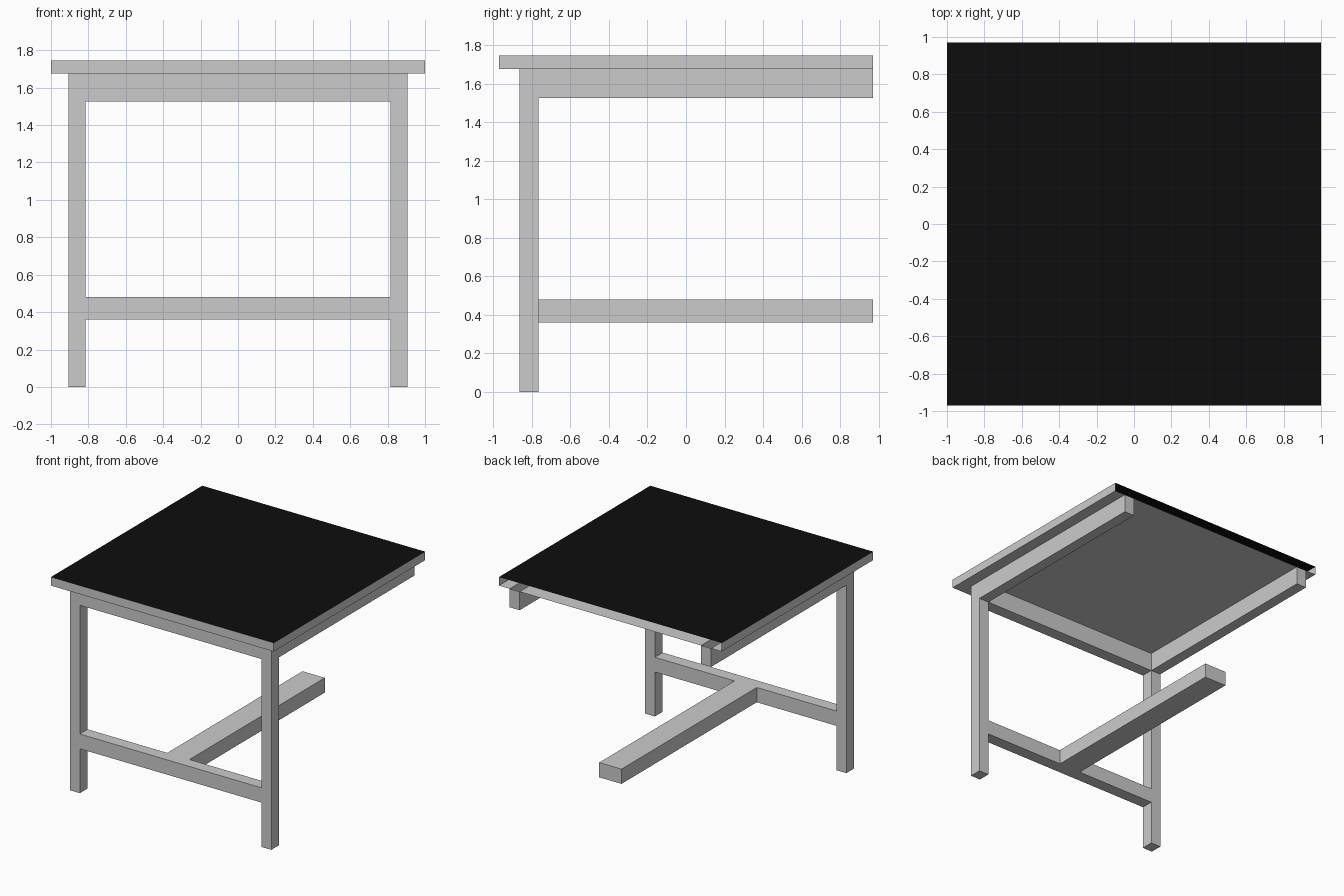
import bpy
import bmesh
from mathutils import Vector

cube = bpy.data.objects.get("Cube")
if cube:
    bpy.data.objects.remove(cube, do_unlink=True)


def material(name, value):
    mat = bpy.data.materials.new(name)
    mat.use_nodes = True
    colour = (value, value, value, 1)
    mat.diffuse_color = colour
    mat.node_tree.nodes["Principled BSDF"].inputs["Base Color"].default_value = colour
    return mat


GREY = material("light grey", 0.6)
BLACK = material("black", 0.004)

SIDES = {"left": Vector((1, 0, 0)), "right": Vector((-1, 0, 0)),
         "front": Vector((0, -1, 0)), "back": Vector((0, 1, 0)),
         "top": Vector((0, 0, 1)), "bottom": Vector((0, 0, -1))}


def box(name, x, y, z, mat=GREY, skip=()):
    """Box between the given (low, high) ranges, leaving the skipped sides open."""
    bm = bmesh.new()
    bmesh.ops.create_cube(bm, size=1)
    bm.normal_update()
    open_faces = [f for f in bm.faces
                  if any(f.normal.dot(SIDES[s]) > 0.9 for s in skip)]
    bmesh.ops.delete(bm, geom=open_faces, context="FACES")
    for v in bm.verts:
        v.co = [r[0] + (r[1] - r[0]) * (c + 0.5) for r, c in zip((x, y, z), v.co)]
    mesh = bpy.data.meshes.new(name)
    bm.to_mesh(mesh)
    bm.free()
    mesh.materials.append(mat)
    obj = bpy.data.objects.new(name, mesh)
    bpy.context.collection.objects.link(obj)
    return obj


def panel(name, x, y, z, side, mat=GREY):
    """Single flat sheet facing up or down."""
    return box(name, x, y, (z, z), mat, [s for s in SIDES if s != side])


def mirrored(x, sign):
    return tuple(sorted(sign * v for v in x))


# Key positions
HALF_X, HALF_Y = 1.0, 0.97
IN_X, OUT_X = 0.815, 0.905
LEG_Y = (-0.865, -0.765)
APRON_Z, UNDER_Z, TOP_Z = 1.525, 1.675, 1.745
BAR_Z = (0.36, 0.48)

# Hollow tabletop, open at the back, with a black upper sheet
box("tabletop_edge", (-HALF_X, HALF_X), (-HALF_Y, HALF_Y), (UNDER_Z, TOP_Z),
    skip=("back", "top", "bottom"))
panel("tabletop_surface", (-HALF_X, HALF_X), (-HALF_Y, HALF_Y), TOP_Z, "top", BLACK)

# Underside sheets around the hollow apron
panel("underside_centre", (-IN_X, IN_X), (LEG_Y[1], HALF_Y), UNDER_Z, "bottom")
panel("underside_front", (-HALF_X, HALF_X), (-HALF_Y, LEG_Y[0]), UNDER_Z, "bottom")

# Front apron
box("front_apron", (-OUT_X, OUT_X), LEG_Y, (APRON_Z, UNDER_Z), skip=("top",))

# Side rails, legs and underside margins on both sides
for side, sign in (("left", 1), ("right", -1)):
    leg_x = mirrored((IN_X, OUT_X), sign)
    box(side + "_rail", leg_x, (LEG_Y[1], HALF_Y), (APRON_Z, UNDER_Z),
        skip=("top", "front"))
    box(side + "_leg", leg_x, LEG_Y, (0, APRON_Z), skip=("top",))
    panel(side + "_underside_margin", mirrored((OUT_X, HALF_X), sign),
          (LEG_Y[0], HALF_Y), UNDER_Z, "bottom")

# Lower crossbar between the legs, and the stretcher running back from it
box("crossbar", (-IN_X, IN_X), LEG_Y, BAR_Z, skip=("left", "right"))
box("stretcher", (-0.1, 0.1), (LEG_Y[1], HALF_Y), BAR_Z, skip=("front",))
